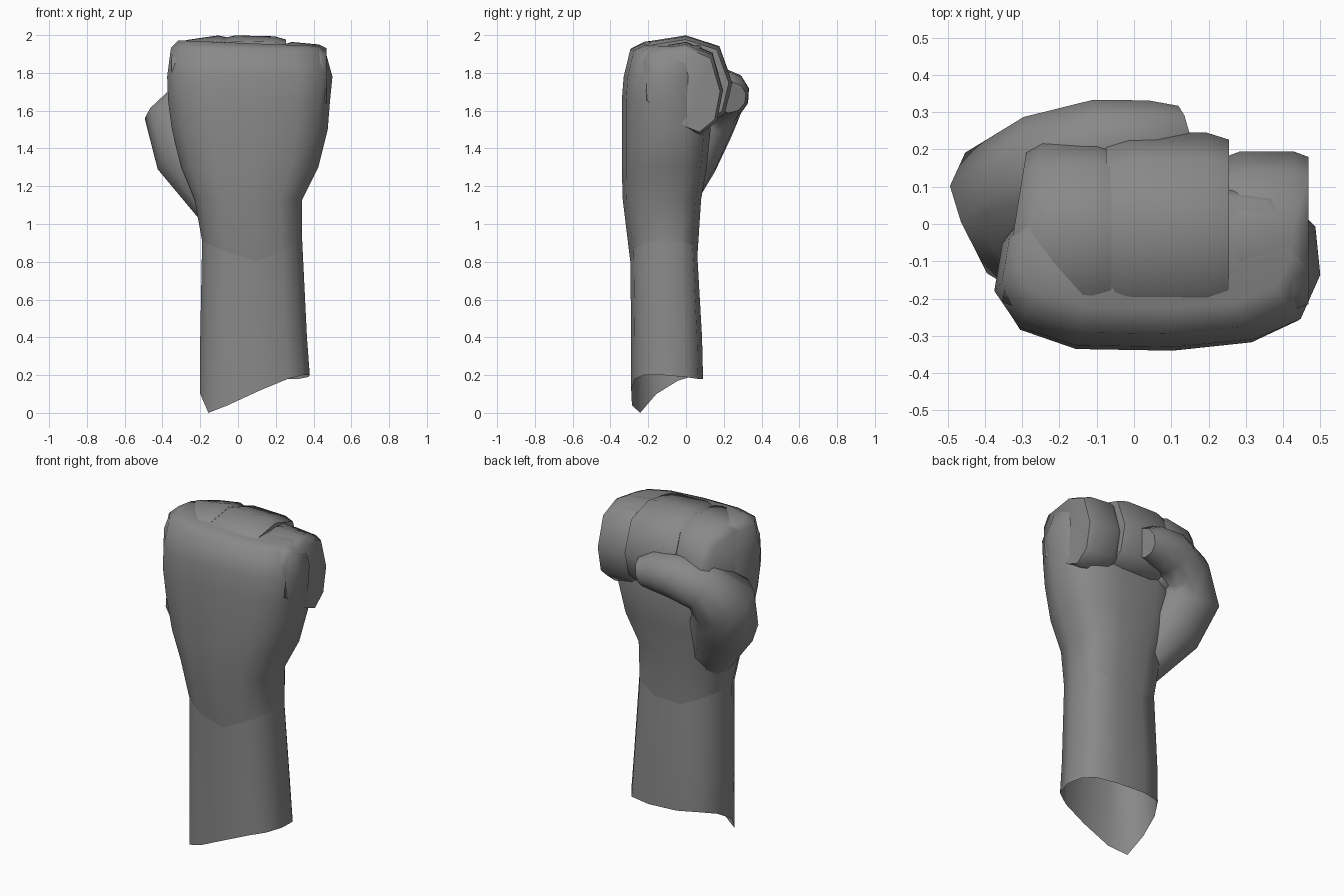
import bpy, bmesh, math
from mathutils import Vector

cube = bpy.data.objects.get("Cube")
if cube:
    bpy.data.objects.remove(cube)

grey = bpy.data.materials.new("stone_grey")
grey.use_nodes = True
grey.diffuse_color = (0.25, 0.25, 0.25, 1)
grey.node_tree.nodes["Principled BSDF"].inputs["Base Color"].default_value = grey.diffuse_color


def loft(name, rings, start_cap=True, end_cap=True):
    """Skin a list of equal-length point rings into one smooth object."""
    bm = bmesh.new()
    loops = [[bm.verts.new(p) for p in ring] for ring in rings]
    for a, b in zip(loops, loops[1:]):
        for i in range(len(a)):
            j = (i + 1) % len(a)
            bm.faces.new((a[i], a[j], b[j], b[i]))
    if start_cap:
        bm.faces.new(loops[0][::-1])
    if end_cap:
        bm.faces.new(loops[-1])
    bmesh.ops.recalc_face_normals(bm, faces=bm.faces)
    mesh = bpy.data.meshes.new(name)
    bm.to_mesh(mesh)
    bm.free()
    mesh.materials.append(grey)
    obj = bpy.data.objects.new(name, mesh)
    bpy.context.collection.objects.link(obj)
    bpy.ops.object.select_all(action="DESELECT")
    obj.select_set(True)
    bpy.context.view_layer.objects.active = obj
    bpy.ops.object.shade_smooth_by_angle(angle=math.radians(65))
    return obj


# Rounded cross-section shared by forearm and hand
section = [(-.85, -.75), (-.5, -.98), (.1, -1), (.6, -.9), (.88, -.65), (1, -.1), (.97, .5),
           (.8, .86), (.35, 1), (-.3, 1), (-.75, .8), (-.95, .3), (-1, -.3)]


def slice_at(heights, x0, x1, y0, y1):
    cx, cy, hx, hy = (x0 + x1) / 2, (y0 + y1) / 2, (x1 - x0) / 2, (y1 - y0) / 2
    if not isinstance(heights, list):
        heights = [heights] * len(section)
    return [(cx + u * hx, cy + v * hy, z) for (u, v), z in zip(section, heights)]


# Forearm: open tube with a slanted lower rim
rim = [0, .04, .12, .18, .2, .2, .19, .18, .18, .19, .2, .17, .1]
wrist = slice_at([.79 + .12 * abs(u) for u, v in section], -.19, .34, -.295, .06)
loft("forearm", [slice_at(rim, -.2, .38, -.29, .09),
                 slice_at(.4, -.2, .365, -.29, .085), wrist], False, False)

# Back of the hand and palm, rounding over at the knuckles
knuckle_edge = [1.925 - .008 * u for u, v in section]
knuckle_top = [1.957 - .015 * u for u, v in section]
loft("hand", [wrist] + [slice_at(*s) for s in (
    (1.13, -.23, .34, -.335, .08),
    (1.3, -.3, .425, -.34, .11),
    (1.5, -.35, .475, -.34, .13),
    (1.65, -.37, .487, -.34, .11),
    (1.78, -.375, .5, -.33, .1),
    (knuckle_edge, -.355, .462, -.295, .1),
    (knuckle_top, -.315, .425, -.225, .08))], False, True)

# Curled fingers: one side profile swept across x, narrowed at both ends
curl = [(-.22, 1.7), (-.23, 1.9), (-.19, 1.967), (0, 1.997), (.18, 1.94),
        (.25, 1.75), (.21, 1.59), (.1, 1.52), (0, 1.55)]


def finger(name, x0, x1, top0, top1, back, size0=.93, size1=.93, lean=0):
    rings = []
    for t, size in ((0, size0), (.18, 1), (.82, 1), (1, size1)):
        x = x0 + (x1 - x0) * t
        drop = top0 + (top1 - top0) * t - 1.995
        ring = []
        for y, z in curl:
            y = y * back / .25 if y > 0 else y
            y, z = -.02 + (y + .02) * size, 1.77 + (z - 1.77) * size + drop
            ring.append((x + lean * (1 - t) * (y + .25), y, z))
        rings.append(ring)
    loft(name, rings)


finger("index_finger", -.36, -.06, 1.965, 2.003, .23, size0=.9, lean=.16)
finger("middle_fingers", -.075, .255, 1.998, 1.99, .245)
finger("little_finger", .245, .468, 1.965, 1.945, .195, size1=.93)

# Thumb: tube along a bent path, from the palm mound across the fingers
path = [((-.1, -.1, 1.08), .12), ((-.25, -.01, 1.36), .19), ((-.31, .085, 1.55), .185),
        ((-.22, .165, 1.65), .145), ((-.08, .21, 1.69), .13),
        ((.05, .22, 1.69), .115), ((.13, .235, 1.67), .085)]
points = [Vector(p) for p, r in path]
side = Vector((1, 0, 0))
rings, last = [], None
for i, (centre, radius) in enumerate(path):
    ahead = points[min(i + 1, len(points) - 1)] - points[max(i - 1, 0)]
    ahead.normalize()
    if last:
        side = last.rotation_difference(ahead) @ side
    side = (side - ahead * side.dot(ahead)).normalized()
    up = ahead.cross(side)
    rings.append([points[i] + radius * (side * math.cos(a) + up * math.sin(a))
                  for a in (math.tau * k / 10 for k in range(10))])
    last = ahead
loft("thumb", rings)
